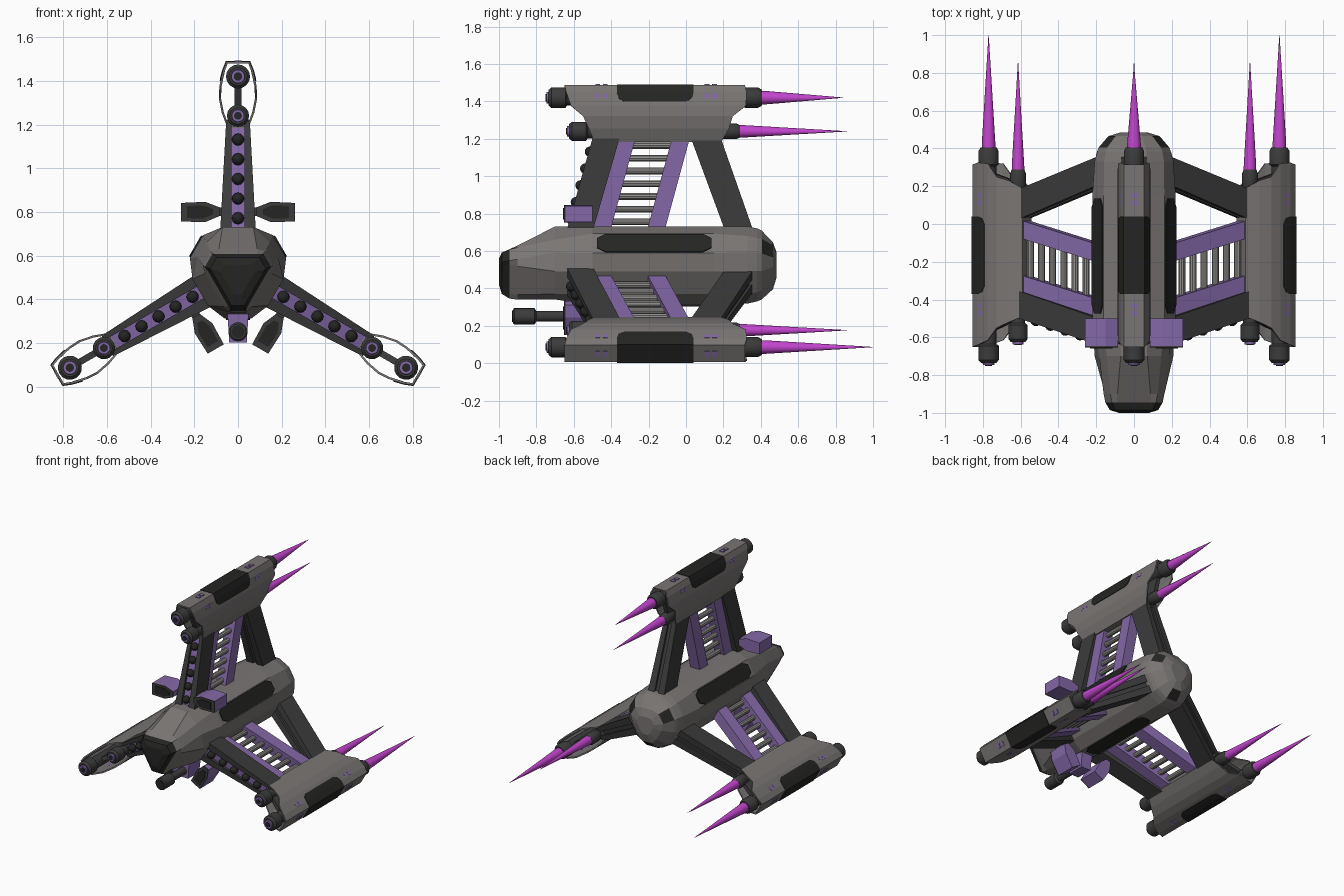
import bpy, bmesh, math
from mathutils import Matrix, Vector

if "Cube" in bpy.data.objects:
    bpy.data.objects.remove(bpy.data.objects["Cube"])

CZ = 0.531  # height of the ship's long axis; the three wings turn about it


def material(name, r, g, b):
    m = bpy.data.materials.new(name)
    m.diffuse_color = (r, g, b, 1)
    m.use_nodes = True
    m.node_tree.nodes["Principled BSDF"].inputs["Base Color"].default_value = m.diffuse_color
    return m


HULL = material("hull grey", 0.19, 0.178, 0.172)
DARK = material("dark strut grey", 0.045, 0.044, 0.044)
BLACK = material("black panel", 0.018, 0.018, 0.017)
PURPLE = material("purple trim", 0.23, 0.14, 0.39)
FLAME = material("magenta flame", 0.55, 0.06, 0.62)
METAL = material("light rung grey", 0.28, 0.27, 0.26)


def loft(name, mats, rings, ang=0, cap=True, closed=True, rule=None, smooth=False, thick=0):
    """Skin rings of (x, y, radial) points, then turn them about the long axis."""
    rot = Matrix.Rotation(math.radians(-ang), 3, 'Y')
    bm = bmesh.new()
    vs = [[bm.verts.new(rot @ Vector(p) + Vector((0, 0, CZ))) for p in ring] for ring in rings]
    n = len(rings[0])
    for i in range(len(rings) - 1):
        for j in range(n if closed else n - 1):
            k = (j + 1) % n
            f = bm.faces.new((vs[i][j], vs[i][k], vs[i + 1][k], vs[i + 1][j]))
            if rule:
                f.material_index = rule(i, j)
    if cap:
        for i, ring in ((0, vs[0]), (len(rings) - 2, vs[-1])):
            f = bm.faces.new(ring)
            if rule:
                f.material_index = rule(i, 0)
    bmesh.ops.recalc_face_normals(bm, faces=bm.faces)
    me = bpy.data.meshes.new(name)
    bm.to_mesh(me)
    bm.free()
    for m in mats:
        me.materials.append(m)
    if smooth:
        me.shade_smooth()
        me.set_sharp_from_angle(angle=math.radians(35))
    ob = bpy.data.objects.new(name, me)
    bpy.context.collection.objects.link(ob)
    if thick:
        mod = ob.modifiers.new("thickness", 'SOLIDIFY')
        mod.thickness, mod.offset = thick, 0
    return ob


def beam(name, mat, lo, hi, ang=0):
    """Tapered slanted box; each end is (radial, y0, y1, x0, x1)."""
    ring = lambda r, y0, y1, x0, x1: [(x0, y0, r), (x1, y0, r), (x1, y1, r), (x0, y1, r)]
    loft(name, [mat], [ring(*lo), ring(*hi)], ang)


def lathe(name, mat, profile, r=0, ang=0, x=0, n=16):
    """Turned part along y; profile is (y, radius)."""
    loft(name, [mat], [[(x + q * math.cos(2 * math.pi * k / n), y, r + q * math.sin(2 * math.pi * k / n))
                        for k in range(n)] for y, q in profile], ang, smooth=True)


def plate(name, mat, pts, y0, y1, ang=0):
    loft(name, [mat], [[(x, y0, r) for x, r in pts], [(x, y1, r) for x, r in pts]], ang)


# Fuselage: three ridges and three bulges, lofted along y
def hull_ring(y, ridge, rw, bulge, bw, dz=0):
    out = []
    for k in range(3):
        for deg, rad, w in ((90 - 120 * k, ridge, rw), (30 - 120 * k, bulge, bw)):
            a = math.radians(deg)
            for s in (w, -w):
                out.append((rad * math.cos(a) - s * math.sin(a), y, rad * math.sin(a) + s * math.cos(a) + dz))
    return out


hull = [(-1.0, .055, .04, .08, .02, -.03), (-.985, .09, .07, .13, .03, -.03),
        (-.945, .105, .09, .155, .035, -.03), (-.90, .125, .088, .165, .036, -.026),
        (-.70, .2, .07, .19, .04), (-.50, .2, .07, .22, .06), (.15, .2, .07, .22, .06),
        (.33, .2, .07, .212, .05), (.38, .19, .065, .20, .045), (.405, .178, .06, .19, .045),
        (.465, .115, .045, .135, .038), (.485, .06, .03, .07, .02)]
loft("fuselage", [HULL, BLACK], [hull_ring(*h) for h in hull],
     rule=lambda i, j: 1 if i < 2 or (i == 9 and j % 4 == 2) else 0)

# Long dark panels on the bulges
for ang in (60, -60, 180):
    outline = [(-.055, -.43), (-.03, -.475), (.03, -.475), (.055, -.43),
               (.055, .09), (.03, .135), (-.03, .135), (-.055, .09)]
    loft("hull_panel", [BLACK], [[(x, y, r) for x, y in outline] for r in (.212, .227)], ang)

# Pod skin sections: half width, radial, front y, rear y
POD = [(.045, .657, -.49, .19), (.07, .725, -.52, .23), (.083, .79, -.55, .25),
       (.08, .845, -.615, .32), (.065, .915, -.64, .325), (.05, .953, -.65, .315)]
PANEL = [(.081, .868, -.33, .0), (.078, .885, -.36, .03), (.07, .917, -.37, .04), (.054, .958, -.37, .04)]


def wrap(rows, side):
    return [(x, (y0, y1)[side], r) for x, r, y0, y1 in rows] + \
           [(-x, (y0, y1)[side], r) for x, r, y0, y1 in reversed(rows)]


GUN = [(.26, .225), (.26, .31), (.15, .315), (.085, .29), (.085, .25), (.15, .222)]

for ang, flame_tip, gun_sides in ((0, .84, (1, -1)), (-120, 1.0, (1,)), (120, 1.0, (-1,))):
    # Pod shell, dark panel and purple trim
    loft("pod_shell", [HULL], [wrap(POD, 0), wrap(POD, 1)], ang, cap=False, thick=.01)
    loft("pod_panel", [BLACK], [wrap(PANEL, 0), wrap(PANEL, 1)], ang, cap=False, closed=False, thick=.006)
    beam("pod_spine", DARK, (.70, -.5, .22, -.015, .015), (.89, -.58, .28, -.015, .015), ang)
    for y in (-.485, -.445, .10, .14):
        for s in (1, -1):
            beam("pod_mark", PURPLE, (.885, y, y + .025, s * .066, s * .078),
                 (.912, y, y + .025, s * .06, s * .072), ang)
        beam("pod_edge_mark", PURPLE, (.95, y, y + .025, -.016, .016), (.962, y, y + .025, -.016, .016), ang)

    # Engines with purple nose rings and flames
    for r, front, rear, q, qr, fq, tip in ((.889, -.735, .405, .055, .054, .036, flame_tip),
                                           (.709, -.625, .288, .051, .042, .033, .86)):
        lathe("engine", DARK, [(front, q * .75), (front + .015, q), (front + .09, q), (front + .1, q * .75),
                               (rear - .1, q * .75), (rear - .09, qr), (rear - .02, qr), (rear, qr * .8)], r, ang)
        lathe("engine_ring", PURPLE, [(front - .012, q * .55), (front + .01, q * .6)], r, ang)
        lathe("engine_hub", BLACK, [(front - .016, q * .35), (front, q * .35)], r, ang)
        lathe("flame", FLAME, [(rear - .01, fq), (rear + .02, fq), (tip, .0008)], r, ang, n=12)

    # Dark front and rear struts: two rails each around a recessed core
    for s in (1, -1):
        beam("front_rail", DARK, (.12, -.655, -.515, s * .03, s * .085), (.69, -.495, -.35, s * .03, s * .054), ang)
        beam("rear_rail", DARK, (.12, .23, .38, s * .015, s * .07), (.69, .02, .18, s * .015, s * .05), ang)
    beam("front_core", PURPLE, (.12, -.635, -.53, -.032, .032), (.69, -.475, -.37, -.032, .032), ang)
    beam("rear_core", DARK, (.12, .245, .365, -.018, .018), (.69, .035, .165, -.018, .018), ang)
    for k in range(5):
        r = .24 + .09 * k
        y = -.625 + (r - .2) * .28
        lathe("strut_ball", BLACK, [(y + .028 * math.sin(t * math.pi / 8), max(.001, .028 * math.cos(t * math.pi / 8)))
                                    for t in range(-4, 5)], r, ang, n=12)

    # Purple ladder beams and rungs
    beam("ladder_front", PURPLE, (.12, -.515, -.42, -.04, .04), (.69, -.36, -.265, -.04, .04), ang)
    beam("ladder_rear", PURPLE, (.12, -.225, -.13, -.04, .04), (.69, -.07, .025, -.04, .04), ang)
    for k in range(7):
        r = .225 + .068 * k
        y = (r - .2) * .27
        lathe("rung", METAL, [(y - .43, .019), (y - .17, .019)], r, ang, n=10)

    # Side boxes with dark faces
    for s in gun_sides:
        pts = [(s * x, r) for x, r in GUN]
        small = [(s * .178 + (x - s * .178) * .68, .269 + (r - .269) * .65) for x, r in pts]
        plate("side_box", PURPLE, pts, -.645, -.50, ang)
        plate("side_box_face", DARK, pts, -.653, -.645, ang)
        plate("side_box_lens", BLACK, small, -.658, -.65, ang)
        beam("side_box_mount", DARK, (.25, -.6, -.53, s * .05, s * .1), (.29, -.6, -.53, s * .05, s * .1), ang)

# Chin cannon under the nose
beam("cannon_mount", PURPLE, (-.33, -.65, -.52, -.04, .04), (-.17, -.65, -.50, -.05, .05))
lathe("cannon_barrel", DARK, [(-.925, .036), (-.918, .044), (-.81, .044), (-.80, .028), (-.64, .028)], -.28)
lathe("cannon_muzzle", BLACK, [(-.929, .03), (-.92, .03)], -.28)
